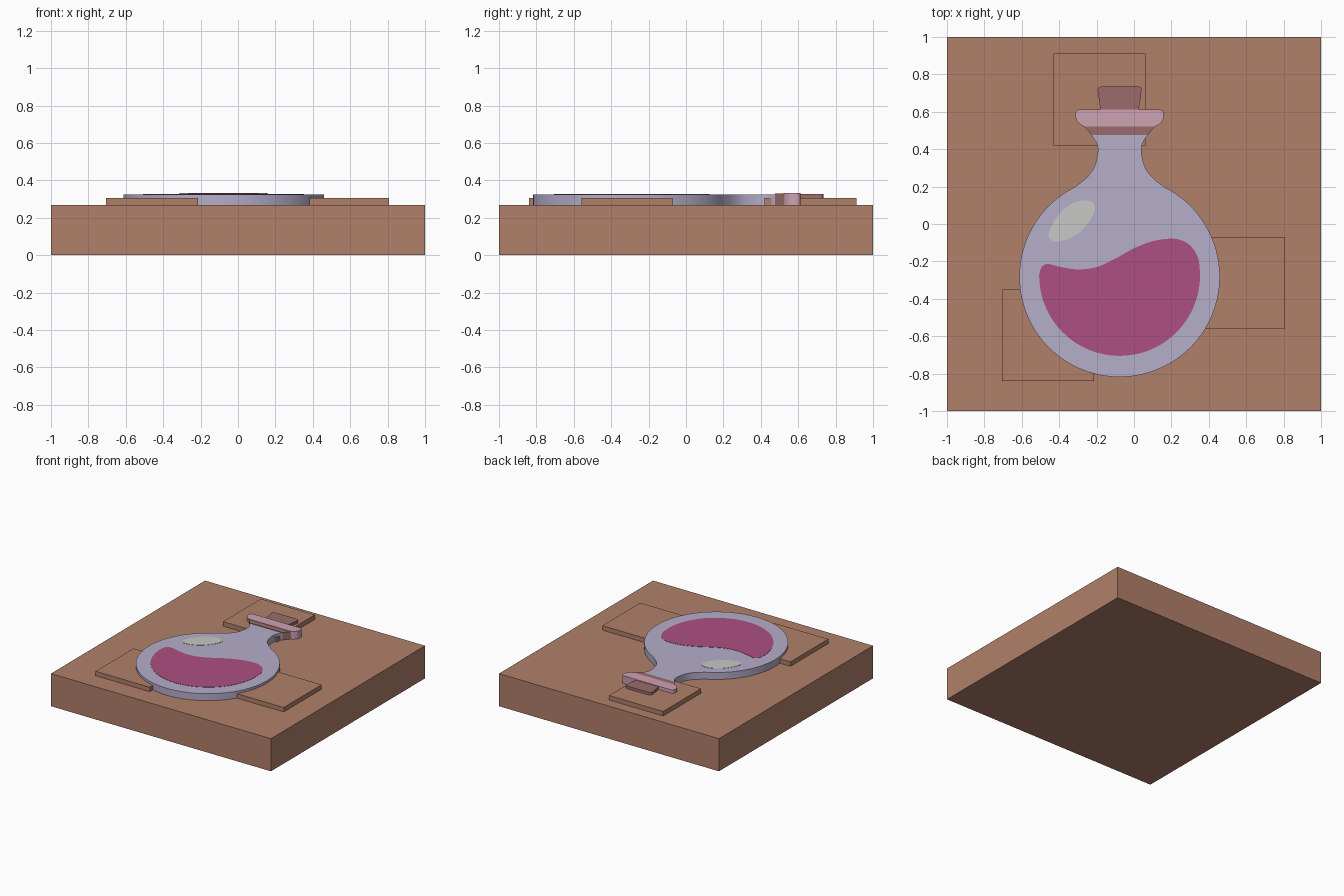
import bpy, bmesh, math
from mathutils import Vector

if "Cube" in bpy.data.objects:
    bpy.data.objects.remove(bpy.data.objects["Cube"])

CX, CY, R = -0.077, -0.282, 0.536   # flask axis, bulb centre and radius


def mat(name, r, g, b):
    m = bpy.data.materials.new(name)
    m.diffuse_color = (r, g, b, 1)
    m.use_nodes = True
    m.node_tree.nodes["Principled BSDF"].inputs["Base Color"].default_value = m.diffuse_color
    return m


BROWN = mat("brown tile", 0.434, 0.216, 0.144)
GLASS = mat("lavender glass", 0.46, 0.425, 0.585)
LIQUID = mat("magenta liquid", 0.423, 0.08, 0.225)
SHINE = mat("pale shine", 0.58, 0.58, 0.57)
PINK = mat("pink lip", 0.61, 0.36, 0.445)
CORK = mat("mauve cork", 0.328, 0.15, 0.15)


def smooth(pts, closed=False, n=6):
    """Catmull-Rom curve through the points."""
    out, k = [], len(pts)
    p = [Vector(q) for q in pts]
    get = (lambda i: p[i % k]) if closed else (lambda i: p[max(0, min(k - 1, i))])
    for i in range(k if closed else k - 1):
        a, b, c, d = (get(i + j) for j in (-1, 0, 1, 2))
        for s in range(n):
            t = s / n
            v = 0.5 * (2 * b + (c - a) * t + (2 * a - 5 * b + 4 * c - d) * t * t
                       + (3 * b - a - 3 * c + d) * t ** 3)
            out.append((v.x, v.y))
    if not closed:
        out.append(tuple(p[-1]))
    return out


def mirrored(half):
    """Right half (offset from axis, y), bottom to top -> full outline."""
    right = [(CX + x, y) for x, y in half]
    left = [(CX - x, y) for x, y in reversed(half) if x > 1e-5]
    return right + left


def slab(name, outline, z0, z1, material):
    """Extrude a flat outline between two heights."""
    bm = bmesh.new()
    f = bm.faces.new([bm.verts.new((x, y, z0)) for x, y in outline])
    ext = bmesh.ops.extrude_face_region(bm, geom=[f])
    for v in ext["geom"]:
        if isinstance(v, bmesh.types.BMVert):
            v.co.z = z1
    bmesh.ops.recalc_face_normals(bm, faces=bm.faces)
    me = bpy.data.meshes.new(name)
    bm.to_mesh(me)
    bm.free()
    me.materials.append(material)
    ob = bpy.data.objects.new(name, me)
    bpy.context.collection.objects.link(ob)
    bpy.ops.object.select_all(action="DESELECT")
    ob.select_set(True)
    bpy.context.view_layer.objects.active = ob
    bpy.ops.object.shade_smooth_by_angle(angle=math.radians(30))
    return ob


def rect(x0, y0, x1, y1):
    return [(x0, y0), (x1, y0), (x1, y1), (x0, y1)]


# Tile and its raised square panels
slab("base_tile", rect(-1, -1, 1, 1), 0, 0.268, BROWN)
for i, (x, y) in enumerate([(-0.43, 0.42), (0.317, -0.56), (-0.705, -0.84)]):
    slab(f"raised_panel_{i + 1}", rect(x, y, x + 0.491, y + 0.491), 0.268, 0.305, BROWN)

# Flask: round bulb flowing into a waisted neck
bulb = [(R * math.sin(a), CY - R * math.cos(a))
        for a in (math.radians(153.5) * i / 44 for i in range(45))]
neck = smooth([bulb[-1], (0.175, 0.25), (0.136, 0.305), (0.117, 0.38), (0.122, 0.43), (0.15, 0.475)])
slab("flask", mirrored(bulb + neck[1:]), 0.268, 0.325, GLASS)

# Dark collar under the lip
slab("collar", mirrored([(0.15, 0.475), (0.17, 0.50), (0.195, 0.525)]), 0.268, 0.329, CORK)

# Lip with rounded lower corners
lip = [(0.17, 0.521)] + smooth([(0.18, 0.521), (0.205, 0.528), (0.228, 0.55), (0.236, 0.578), (0.231, 0.605), (0.215, 0.612)])
slab("lip", mirrored(lip), 0.268, 0.332, PINK)

# Tapered stopper
cork = [(0.102, 0.61)] + smooth([(0.117, 0.71), (0.115, 0.727), (0.1, 0.735)], n=4)
slab("stopper", mirrored(cork), 0.268, 0.327, CORK)

# Liquid: lower arc of a circle closed by a wavy surface
arc = [(CX - 0.43 * math.cos(a), -0.275 - 0.43 * math.sin(a))
       for a in (math.pi * i / 40 for i in range(41))]
wave = smooth([arc[-1], (0.345, -0.19), (0.31, -0.125), (0.26, -0.09), (0.2, -0.078), (0.1, -0.092),
               (0, -0.13), (-0.1, -0.185), (-0.2, -0.23), (-0.3, -0.243), (-0.4, -0.228),
               (-0.46, -0.214), (-0.494, -0.23), arc[0]])
slab("liquid", arc + wave[1:-1], 0.322, 0.327, LIQUID)

# Reflection on the glass
shine = [(-0.457, -0.06), (-0.43, 0.01), (-0.375, 0.08), (-0.3, 0.122), (-0.23, 0.12), (-0.208, 0.08),
         (-0.235, 0.02), (-0.29, -0.045), (-0.36, -0.083), (-0.43, -0.093)]
slab("shine", smooth(shine, closed=True), 0.322, 0.327, SHINE)
